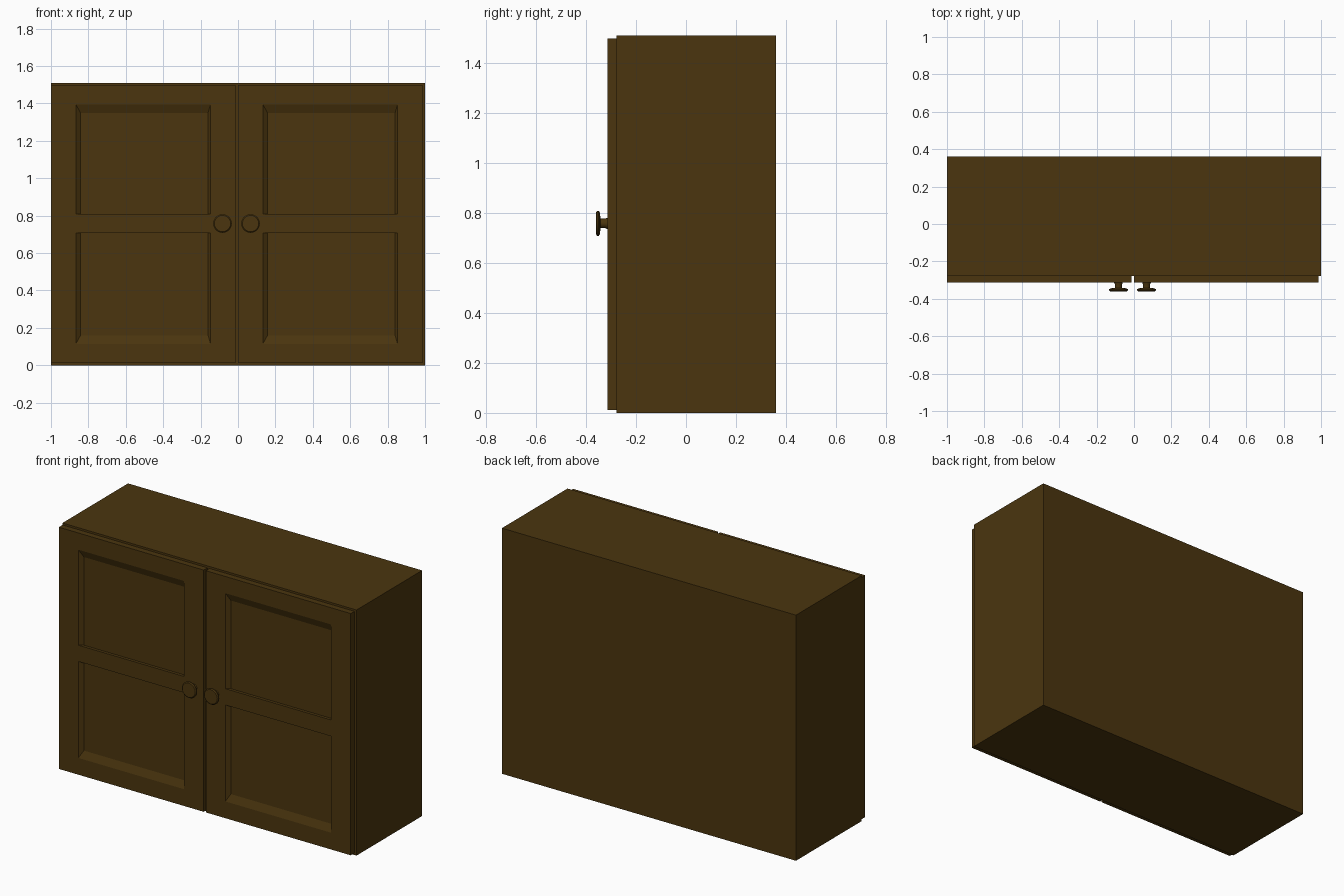
import bpy, bmesh, math
from mathutils import Vector

if "Cube" in bpy.data.objects:
    bpy.data.objects.remove(bpy.data.objects["Cube"])

wood = bpy.data.materials.new("dark_brown_wood")
wood.diffuse_color = (0.070, 0.036, 0.0045, 1)
wood.use_nodes = True
wood.node_tree.nodes["Principled BSDF"].inputs["Base Color"].default_value = wood.diffuse_color


def finish(name, bm):
    bmesh.ops.recalc_face_normals(bm, faces=bm.faces)
    me = bpy.data.meshes.new(name)
    bm.to_mesh(me)
    bm.free()
    me.materials.append(wood)
    ob = bpy.data.objects.new(name, me)
    bpy.context.collection.objects.link(ob)
    return ob


def box(name, x0, x1, y0, y1, z0, z1):
    bm = bmesh.new()
    bmesh.ops.create_cube(bm, size=1)
    for v in bm.verts:
        v.co = Vector(((x0 + x1) / 2 + v.co.x * (x1 - x0),
                       (y0 + y1) / 2 + v.co.y * (y1 - y0),
                       (z0 + z1) / 2 + v.co.z * (z1 - z0)))
    return finish(name, bm)


def rings(name, loops):
    """Skin successive closed loops and cap both ends."""
    bm = bmesh.new()
    rows = [[bm.verts.new(p) for p in loop] for loop in loops]
    n = len(rows[0])
    for a, b in zip(rows, rows[1:]):
        for i in range(n):
            j = (i + 1) % n
            bm.faces.new((a[i], a[j], b[j], b[i]))
    bm.faces.new(rows[0])
    bm.faces.new(rows[-1])
    return finish(name, bm)


def rect(x0, x1, z0, z1, y):
    return [(x0, y, z0), (x1, y, z0), (x1, y, z1), (x0, y, z1)]


BACK, FRONT, DEEP = -0.277, -0.313, -0.295

# cabinet carcass
box("cabinet_body", -1, 1, -0.277, 0.36, 0, 1.51)

for side, x, knob_x in (("left", -1.0, -0.083), ("right", 0.0, 0.067)):
    # door slab with a bevelled recess
    rings(side + "_door", [
        rect(x, x + 0.986, 0.012, 1.498, BACK),
        rect(x, x + 0.986, 0.012, 1.498, FRONT),
        rect(x + 0.133, x + 0.853, 0.115, 1.395, FRONT),
        rect(x + 0.158, x + 0.840, 0.160, 1.350, DEEP)])
    # middle rail across the recess
    box(side + "_door_rail", x + 0.133, x + 0.853, FRONT, DEEP + 0.005, 0.708, 0.808)
    # turned knob: (radius, y)
    profile = [(0.024, FRONT + 0.002), (0.019, -0.324), (0.019, -0.342),
               (0.042, -0.344), (0.050, -0.349), (0.050, -0.355), (0.044, -0.360)]
    knob = rings(side + "_knob", [
        [(knob_x + r * math.cos(k * math.tau / 16), y, 0.758 + r * math.sin(k * math.tau / 16))
         for k in range(16)] for r, y in profile])
    bpy.ops.object.select_all(action='DESELECT')
    knob.select_set(True)
    bpy.context.view_layer.objects.active = knob
    bpy.ops.object.shade_smooth_by_angle(angle=math.radians(35))
